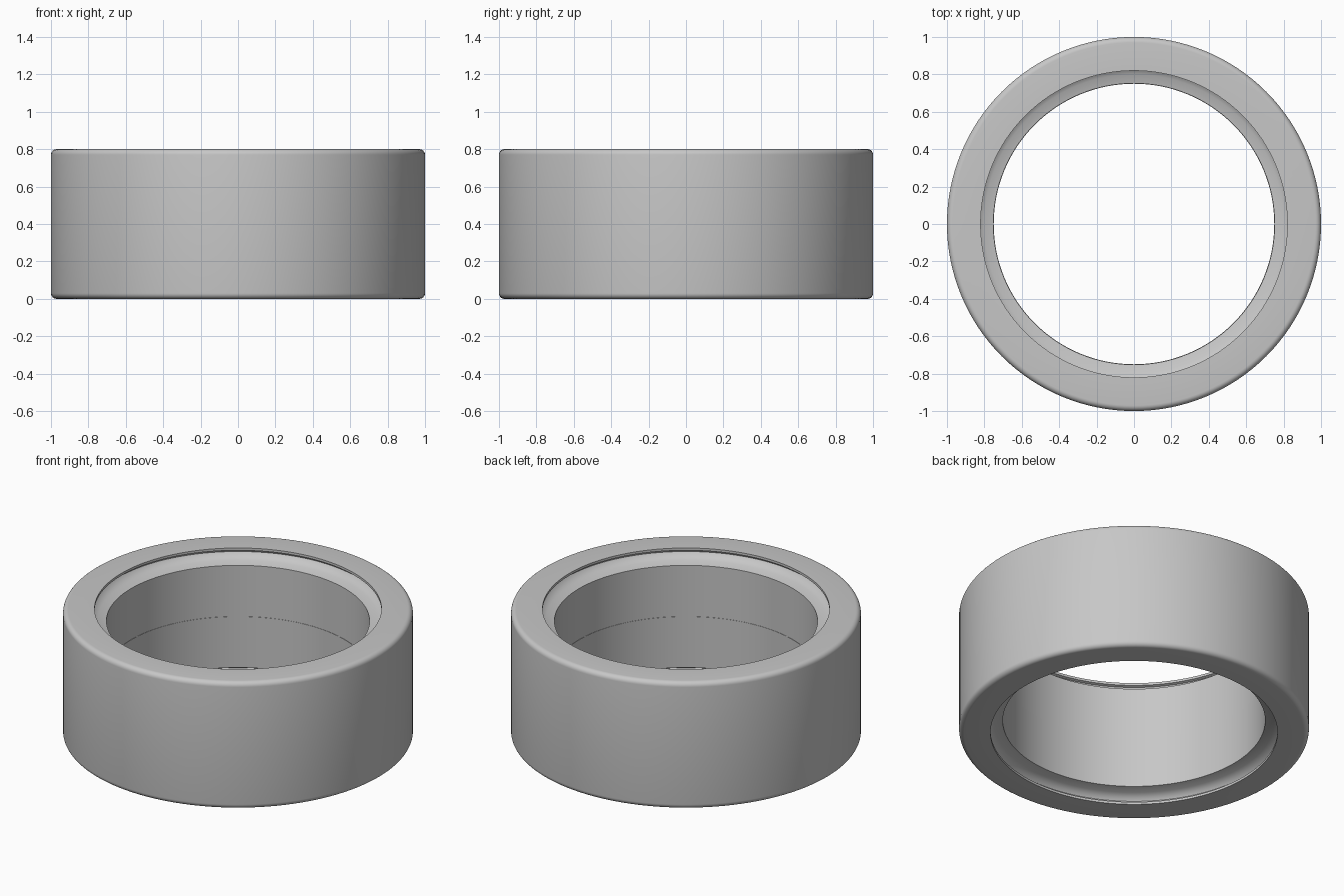
import bpy, bmesh
from math import cos, sin, pi, radians

old = bpy.data.objects.get("Cube")
if old:
    bpy.data.objects.remove(old, do_unlink=True)

HEIGHT = 0.8
MID = HEIGHT / 2
FILLET = 0.03
SEGMENTS = 128

steel = bpy.data.materials.new("grey steel")
steel.use_nodes = True
colour = (0.57, 0.57, 0.57, 1)
steel.diffuse_color = colour
steel.node_tree.nodes["Principled BSDF"].inputs["Base Color"].default_value = colour

# Upper half of the section: rounded outer corner, lip, undercut groove, bore
corner = [(1 - FILLET + FILLET * cos(a), HEIGHT - FILLET + FILLET * sin(a))
          for a in (i * pi / 12 for i in range(7))]
groove = [(0.82, 0.8), (0.82, 0.785), (0.835, 0.78), (0.843, 0.767),
          (0.83, 0.748), (0.8, 0.733), (0.75, 0.722)]
upper = corner + groove
lower = [(r, HEIGHT - z) for r, z in reversed(upper)]

# Hairline ledge halfway down the bore
ledge = [(0.752, MID), (0.75, MID)]
upper[-1] = (0.752, upper[-1][1])
section = upper + ledge + lower

# Revolve the closed section into the ring
bm = bmesh.new()
verts = [bm.verts.new((r, 0, z)) for r, z in section]
edges = [bm.edges.new((v, verts[(i + 1) % len(verts)])) for i, v in enumerate(verts)]
bmesh.ops.spin(bm, geom=verts + edges, cent=(0, 0, 0), axis=(0, 0, 1),
               angle=2 * pi, steps=SEGMENTS, use_merge=True)
bmesh.ops.remove_doubles(bm, verts=bm.verts, dist=0.0001)
bmesh.ops.recalc_face_normals(bm, faces=bm.faces)
mesh = bpy.data.meshes.new("outer_ring")
bm.to_mesh(mesh)
bm.free()
mesh.materials.append(steel)

ring = bpy.data.objects.new("outer_ring", mesh)
bpy.context.collection.objects.link(ring)
bpy.ops.object.select_all(action="DESELECT")
ring.select_set(True)
bpy.context.view_layer.objects.active = ring
bpy.ops.object.shade_smooth_by_angle(angle=radians(35))
